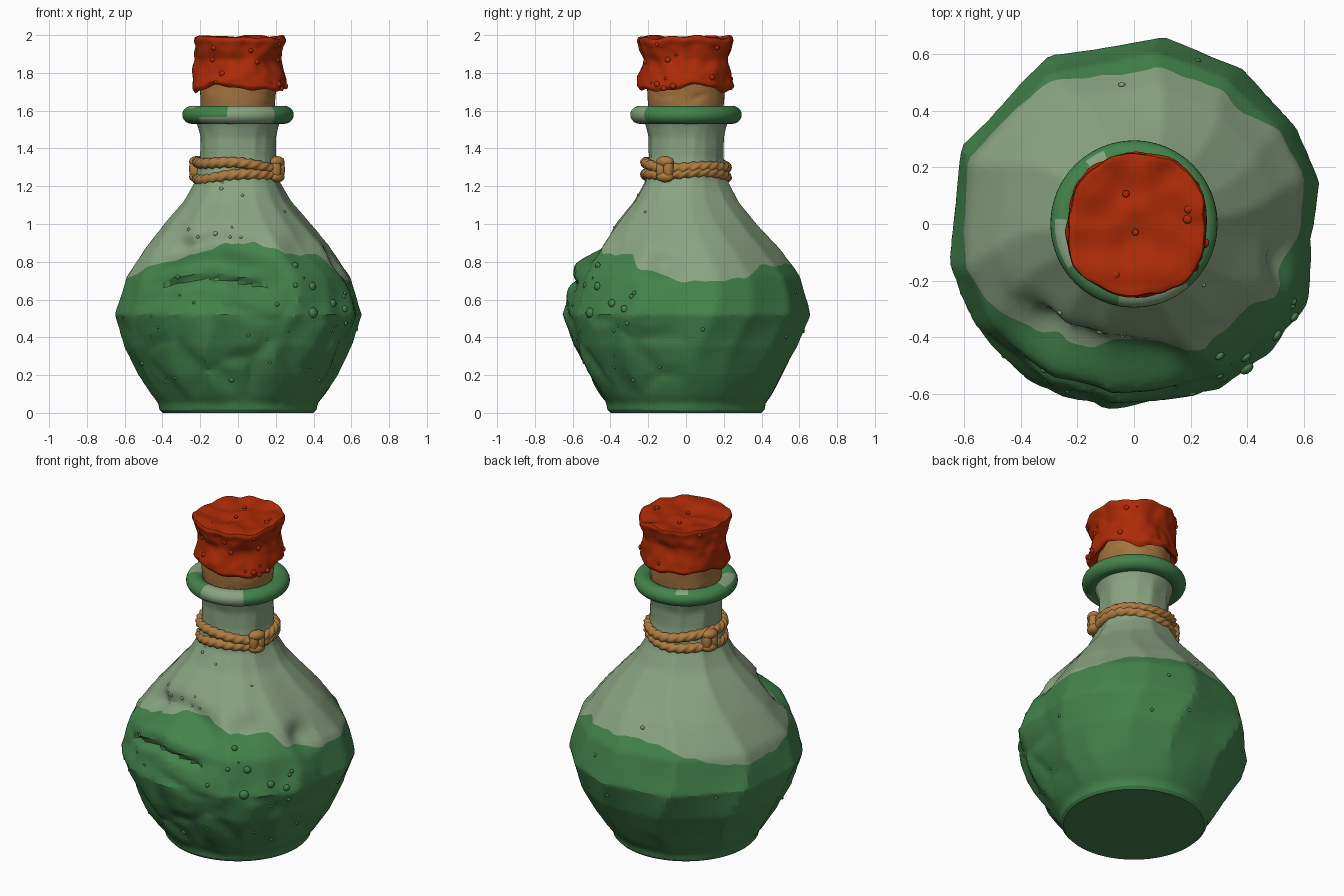
import bpy, bmesh, math, random
from math import sin, cos, pi, radians
from mathutils import Vector, Matrix, noise

cube = bpy.data.objects.get("Cube")
if cube:
    bpy.data.objects.remove(cube)
random.seed(4)


def material(name, rgb):
    m = bpy.data.materials.new(name)
    m.use_nodes = True
    m.diffuse_color = (*rgb, 1)
    m.node_tree.nodes["Principled BSDF"].inputs["Base Color"].default_value = (*rgb, 1)
    return m


LIQUID = material("liquid green", (0.057, 0.228, 0.072))
GLASS = material("pale glass", (0.25, 0.37, 0.22))
WAX = material("red wax", (0.42, 0.024, 0.002))
CORK = material("cork brown", (0.37, 0.175, 0.05))
ROPE = material("rope tan", (0.42, 0.20, 0.05))


def lerp_table(table, t):
    """Piecewise linear lookup in a list of (position, value)."""
    for (a, va), (b, vb) in zip(table, table[1:]):
        if t <= b:
            return va + (vb - va) * max(0, t - a) / (b - a)
    return table[-1][1]


def finish(bm, name, mats, angle=30):
    me = bpy.data.meshes.new(name)
    bm.to_mesh(me)
    bm.free()
    for m in mats:
        me.materials.append(m)
    ob = bpy.data.objects.new(name, me)
    bpy.context.collection.objects.link(ob)
    bpy.ops.object.select_all(action='DESELECT')
    ob.select_set(True)
    bpy.context.view_layer.objects.active = ob
    bpy.ops.object.shade_smooth_by_angle(angle=radians(angle))
    return ob


def surface(name, point, cols, rows, mats, rule=None, loop=False, angle=30):
    """Grid closed around the columns; rows are either looped or capped."""
    bm = bmesh.new()
    g = [[bm.verts.new(point(2 * pi * i / cols, j / rows)) for i in range(cols)]
         for j in range(rows + (not loop))]
    for j in range(rows):
        up = g[(j + 1) % len(g)]
        for i in range(cols):
            k = (i + 1) % cols
            f = bm.faces.new((g[j][i], g[j][k], up[k], up[i]))
            if rule:
                f.material_index = rule(2 * pi * (i + 0.5) / cols, (j + 0.5) / rows)
    if not loop:
        bm.faces.new(g[0][::-1])
        bm.faces.new(g[-1]).material_index = len(mats) - 1
    bmesh.ops.recalc_face_normals(bm, faces=bm.faces)
    return finish(bm, name, mats, angle)


def polar(r, a, z):
    return Vector((r * cos(a), r * sin(a), z))


def bell(x, width):
    return math.exp(-(x / width) ** 2)


# Bottle body: profile, uneven polygon section and wavy liquid level
PROFILE = [(0, .40), (.015, .415), (.05, .425), (.1, .465), (.2, .53), (.35, .61), (.52, .668),
           (.72, .61), (.88, .495), (1.0, .39), (1.12, .285), (1.22, .228),
           (1.35, .203), (1.46, .203), (1.52, .215), (1.57, .235)]
CORNERS = [10, 28, 52, 78, 114, 153, 189, 209, 237, 258, 295, 314, 333, 370]
LEVEL = [(0, .68), (30, .70), (45, .77), (65, .77), (80, .785), (100, .785), (115, .76),
         (135, .69), (155, .65), (180, .65), (200, .71), (212, .76), (232, .81), (245, .84),
         (262, .89), (282, .89), (295, .86), (300, .83), (326, .83), (333, .76),
         (350, .71), (360, .68)]


def section(a):
    """Distance to the polygon edge relative to its corners."""
    d = math.degrees(a) % 360
    d = d + 360 if d < CORNERS[0] else d
    for p, q in zip(CORNERS, CORNERS[1:]):
        if d <= q:
            return cos(radians((q - p) / 2)) / cos(radians(d - (p + q) / 2))
    return 1


def level(a):
    return lerp_table(LEVEL, math.degrees(a) % 360) + 0.005 * sin(a * 17) + 0.003 * sin(a * 31)


def body_radius(a, z):
    w = lerp_table([(.02, 0), (.2, 1), (1.0, 1), (1.25, .8), (1.45, .8), (1.54, 0)], z)
    twist = a + 0.1 * sin(z * 7) * w
    r = lerp_table(PROFILE, z) * (1 + (section(twist) - 1) * w)
    p = polar(1, a, z * 1.7)
    r += 0.010 * w * noise.noise(p * 2.3)
    front = max(0, -sin(a - 0.15)) ** 0.7
    # chipped planes on the lower front
    if z < 0.72:
        d = noise.voronoi(p * 2.2)[0]
        r += 0.06 * front * w * (min(d[1] - d[0], 0.35) - 0.2) * min(1, (0.72 - z) * 6)
    # raised splash with a groove below its crest and a shelf behind it
    deg = math.degrees(a)
    da = (deg - 257) / 36
    if abs(da) < 1:
        side = 1 - da ** 4
        crest = 0.78 + 0.02 * sin(a * 6)
        r += 0.035 * side * bell(z - crest, .045)
        r -= 0.03 * side * bell(z - crest + .09, .02) * (abs(da) < 0.75)
        r -= 0.055 * side * bell(z - crest - .1, .06)
    # dents at the liquid line
    r -= 0.045 * bell(deg - 226, 16) * bell(z - .86, .07)
    r -= 0.035 * bell(deg - 312, 14) * bell(z - .86, .07)
    r -= 0.055 * bell(deg - 346, 10) * bell(z - .77, .07)
    return r


SPLIT = 0.55


def body_point(a, v):
    h = level(a)
    z = h * v / SPLIT if v <= SPLIT else h + (1.57 - h) * (v - SPLIT) / (1 - SPLIT)
    return polar(body_radius(a, z), a, z)


surface("bottle_body", body_point, 144, 90, [LIQUID, GLASS],
        lambda a, v: int(v > SPLIT), angle=24)


# Thick glass lip with worn patches
def lip_rule(a, v):
    d, t = math.degrees(a), v * 360
    front = 258 < d < 312 and (t < 130 or t > 270)
    lower = 225 < d <= 258 and (t > 285 + 20 * sin(d / 5) and t < 350)
    top = (112 < d < 128 or 178 < d < 212) and 45 < t < 130
    return int(front or lower or top)


surface("bottle_lip", lambda a, v: polar(.243 + .052 * cos(2 * pi * v), a,
        1.578 + .048 * sin(2 * pi * v)), 96, 24, [LIQUID, GLASS], lip_rule, loop=True)


# Cork stopper
def cork_point(a, v):
    z = 1.55 + 0.22 * v
    r = 0.197 + 0.012 * v + 0.008 * noise.noise(polar(1.5, a, z * 8))
    pit = noise.noise(polar(2.4, a, z * 14))
    return polar(r - 0.03 * max(0, pit - 0.3), a, z)


surface("cork", cork_point, 72, 16, [CORK])

# Wax seal with a ragged hem, pinched waist and dented top
WAX_R = [(0, .195), (.08, .235), (.16, .25), (.3, .241), (.45, .231), (.6, .243),
         (.68, .254), (.74, .248), (.8, .21), (.9, .1), (1, .005)]
WAX_Z = [(0, 1.75), (.08, 1.715), (.16, 1.733), (.3, 1.80), (.45, 1.87), (.6, 1.94),
         (.68, 1.972), (.74, 1.992), (.8, 1.988), (.9, 1.98), (1, 1.98)]


def wax_point(a, v):
    r, z = lerp_table(WAX_R, v), lerp_table(WAX_Z, v)
    p = polar(1, a, z * 4)
    hem = 0.018 * sin(3 * a + 1) + 0.01 * sin(5 * a) + 0.005 * sin(11 * a)
    z += hem * max(0, 1 - v / 0.45)
    r += min(1, r / 0.2) * (0.026 * noise.noise(p * 1.7) + 0.010 * noise.noise(p * 4))
    z += 0.024 * noise.noise(polar(r * 9, a, 3)) * (v > 0.6)
    return polar(r, a, min(z, 2.0)) + Vector((0.008, 0, 0))


surface("wax_seal", wax_point, 96, 48, [WAX], angle=35)


# Twisted rope loops around the neck
def rope_loop(name, height, tilt, phase):
    def point(t, v):
        a = 2 * pi * v
        rad = 0.027 * (1 + 0.12 * cos(3 * t - 27 * a))
        z = height + tilt * cos(a - phase) + 0.008 * sin(3 * a)
        return polar(0.213 + rad * cos(t), a, z + rad * sin(t))
    surface(name, point, 18, 240, [ROPE], loop=True, angle=60)


rope_loop("rope_upper", 1.312, 0.016, pi * 1.1)
rope_loop("rope_lower", 1.255, 0.016, 0)


def blobs(name, mat, items):
    """Joins squashed spheres given as (position, scale, turn)."""
    bm = bmesh.new()
    for pos, scale, turn in items:
        m = Matrix.Translation(pos) @ Matrix.Rotation(turn, 4, 'Z') @ Matrix.Diagonal((*scale, 1))
        bmesh.ops.create_icosphere(bm, subdivisions=2, radius=1, matrix=m)
    finish(bm, name, [mat], 60)


# Rope knots: a vertical wrap with bulging ends
for label, deg in (("front", -28), ("side", 160)):
    a = radians(deg)
    parts = [(polar(.237, a + s, 1.29), (.032, .028, .066), a) for s in (-.09, .09)]
    parts += [(polar(.236, a, z), (.036, .052, .03), a) for z in (1.25, 1.33)]
    blobs("rope_knot_" + label, ROPE, parts)


def on_body(deg, z, s):
    a = radians(deg)
    return (polar(body_radius(a % (2 * pi), z), a, z), (s * .7, s, s), a)


# Bubbles clinging to the bottle
drops = [on_body(-52, .53, .028), on_body(-50, .67, .022), on_body(-38, .58, .022),
         on_body(-30, .55, .02), on_body(-57, .78, .018)]
drops += [on_body(random.uniform(195, 345), random.uniform(.12, .74), random.uniform(.006, .014))
          for _ in range(30)]
drops += [on_body(random.uniform(0, 180), random.uniform(.4, .65), .011) for _ in range(5)]
blobs("liquid_bubbles", LIQUID, drops)
blobs("glass_bubbles", GLASS, [on_body(random.uniform(225, 320), random.uniform(.92, 1.22),
      random.uniform(.006, .012)) for _ in range(10)] + [on_body(95, .85, .013)])

# Wax beads on the sides and top
beads = []
for _ in range(18):
    a, v = random.uniform(0, 2 * pi), random.uniform(.12, .7)
    s = random.uniform(.008, .017)
    beads.append((wax_point(a, v), (s * .7, s, s), a))
for deg, r in ((145, .2), (105, .11), (-110, .19), (-80, .03), (15, .2), (5, .19)):
    s = 0.012 + 0.06 * max(0, r - .08) ** 1.2
    beads.append((polar(r, radians(deg), 1.985), (s, s, s * .65), 0))
blobs("wax_beads", WAX, beads)
